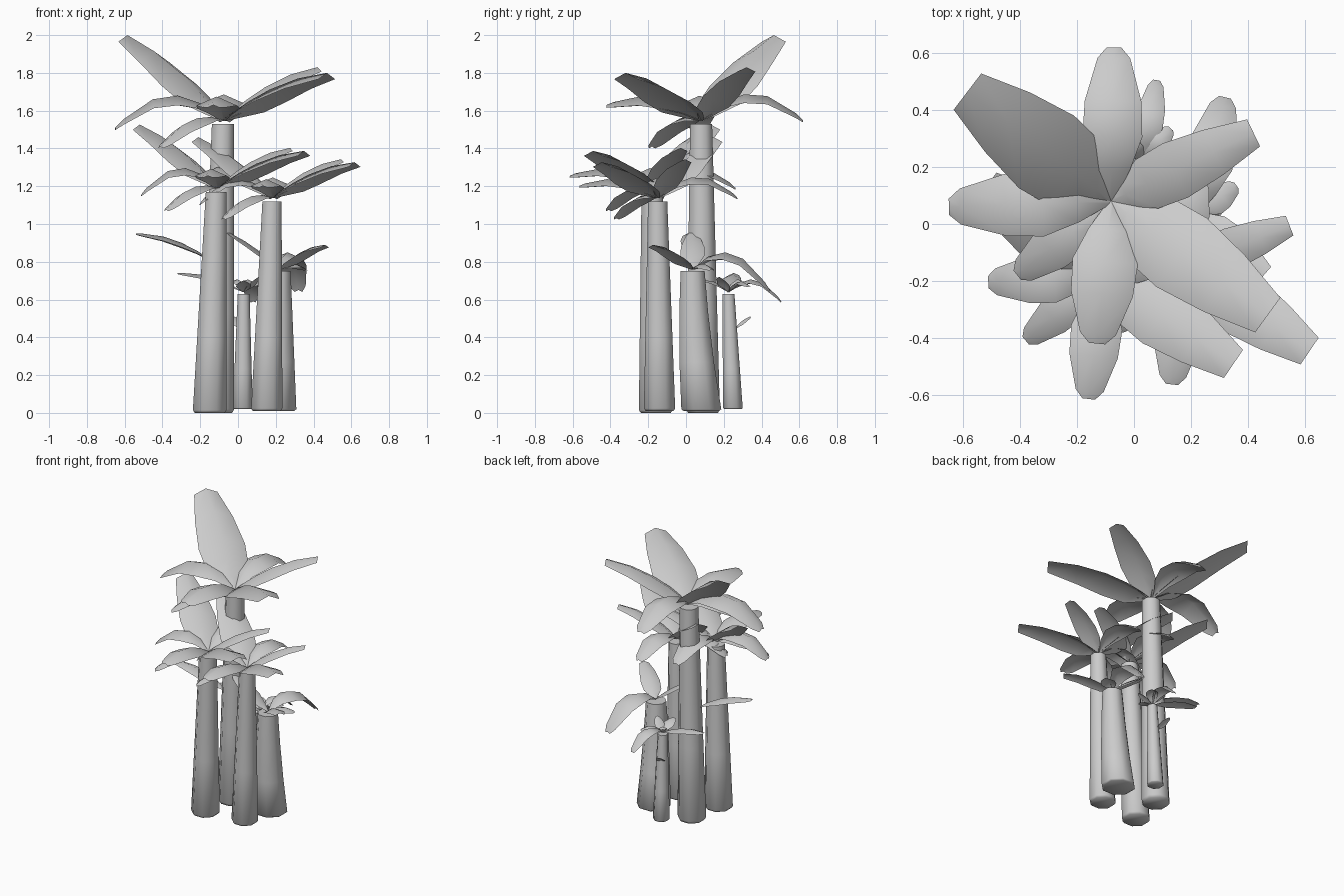
import bpy, bmesh, math
from mathutils import Vector

cube = bpy.data.objects.get("Cube")
if cube:
    bpy.data.objects.remove(cube)

grey = bpy.data.materials.new("plain_grey")
grey.use_nodes = True
GREY = (0.6, 0.6, 0.6, 1)
grey.diffuse_color = GREY
grey.node_tree.nodes["Principled BSDF"].inputs["Base Color"].default_value = GREY


def finish(bm, name):
    mesh = bpy.data.meshes.new(name)
    bm.to_mesh(mesh)
    bm.free()
    mesh.materials.append(grey)
    obj = bpy.data.objects.new(name, mesh)
    bpy.context.collection.objects.link(obj)
    bpy.ops.object.select_all(action="DESELECT")
    obj.select_set(True)
    bpy.context.view_layer.objects.active = obj
    bpy.ops.object.shade_smooth_by_angle(angle=math.radians(65))


def trunk(name, base, top, r_base, r_top, bow=0.0, sides=8):
    """Tapered, slightly bowed trunk with a bevelled foot and a closed top."""
    base, top = Vector(base), Vector(top)
    bm = bmesh.new()
    rings = []
    for t, shrink in ((0, 0.88), (0.012, 1), (0.35, 1), (0.7, 1), (1, 1)):
        c = base.lerp(top, t)
        c.y -= bow * math.sin(math.pi * t)
        r = (r_base + (r_top - r_base) * t) * shrink
        rings.append([bm.verts.new(c + Vector((r * math.cos(a), r * math.sin(a), 0)))
                      for a in (math.tau * (i + 0.5) / sides for i in range(sides))])
    for low, high in zip(rings, rings[1:]):
        for i in range(sides):
            j = (i + 1) % sides
            bm.faces.new((low[i], low[j], high[j], high[i]))
    bm.faces.new(rings[0][::-1])
    bm.faces.new(rings[-1])
    finish(bm, name)


# Leaf outlines: position along the leaf, share of full width
TAPERED = ((0, 0.08), (0.2, 0.6), (0.42, 1), (0.65, 0.95), (0.93, 0.55), (1, 0.25))
BLUNT = ((0, 0.08), (0.1, 0.45), (0.25, 0.9), (0.45, 1), (0.72, 0.82), (1, 0.5))


def add_leaf(bm, start, tip, width, lift, outline):
    """Leaf arched along its length, with both halves folded down from the midrib."""
    start, tip = Vector(start), Vector(tip)
    side = (tip - start).cross(Vector((0, 0, 1))).normalized()
    rows = []
    for t, share in outline:
        c = start.lerp(tip, t)
        c.z += lift * 4 * t * (1 - t)
        half = side * width * share / 2
        droop = Vector((0, 0, width * share * 0.22))
        rows.append([bm.verts.new(p) for p in (c - half - droop, c, c + half - droop)])
    for a, b in zip(rows, rows[1:]):
        for i in range(2):
            bm.faces.new((a[i], a[i + 1], b[i + 1], b[i]))


def crown(name, center, leaves, scale=1.0):
    bm = bmesh.new()
    center = Vector(center)
    for tip, width, lift, outline in leaves:
        add_leaf(bm, center, center + Vector(tip) * scale, width * scale, lift * scale, outline)
    finish(bm, name)


# Leaf tip offset, width, lift, outline
TALL_CROWN = (
    ((-0.505, 0.385, 0.45), 0.32, 0.05, BLUNT),
    ((0.01, 0.54, 0.0), 0.21, 0.14, TAPERED),
    ((0.50, 0.24, 0.28), 0.21, 0.05, BLUNT),
    ((0.55, -0.40, 0.25), 0.30, 0.05, BLUNT),
    ((-0.05, -0.50, 0.08), 0.23, 0.08, TAPERED),
    ((-0.57, -0.02, -0.04), 0.23, 0.15, TAPERED),
    ((-0.33, -0.26, -0.14), 0.17, 0.07, TAPERED),
)
FRONT_CROWN = (
    ((-0.50, 0.38, 0.41), 0.30, 0.05, BLUNT),
    ((0.01, 0.54, 0.0), 0.21, 0.14, TAPERED),
    ((0.47, 0.185, 0.26), 0.19, 0.05, BLUNT),
    ((0.56, -0.38, 0.24), 0.29, 0.05, BLUNT),
    ((-0.06, -0.53, 0.08), 0.22, 0.08, TAPERED),
    ((-0.49, -0.03, -0.04), 0.21, 0.15, TAPERED),
    ((-0.33, -0.28, -0.14), 0.17, 0.07, TAPERED),
)
MIDDLE_CROWN = (
    ((-0.28, 0.0, 0.20), 0.13, 0.02, TAPERED),
    ((0.10, 0.41, -0.11), 0.17, 0.14, TAPERED),
    ((0.24, -0.21, 0.13), 0.13, 0.03, BLUNT),
    ((0.14, 0.10, 0.0), 0.10, 0.03, TAPERED),
)
SMALL_CROWN = (
    ((-0.35, 0.03, 0.10), 0.10, 0.03, TAPERED),
    ((0.05, 0.28, -0.05), 0.10, 0.09, TAPERED),
    ((0.10, 0.11, 0.03), 0.08, 0.04, TAPERED),
    ((0.0, -0.13, 0.06), 0.08, 0.02, TAPERED),
    ((0.08, -0.05, 0.08), 0.07, 0.01, TAPERED),
    ((-0.05, 0.07, 0.06), 0.06, 0.03, TAPERED),
)

# Three large palms
trunk("tall_trunk", (-0.11, 0.09, 0), (-0.08, 0.08, 1.53), 0.097, 0.063)
crown("tall_crown", (-0.08, 0.08, 1.55), TALL_CROWN)
trunk("left_front_trunk", (-0.15, -0.16, 0), (-0.115, -0.18, 1.17), 0.097, 0.06)
crown("left_front_crown", (-0.11, -0.18, 1.19), FRONT_CROWN, 0.82)
trunk("right_front_trunk", (0.152, -0.14, 0.01), (0.18, -0.15, 1.12), 0.09, 0.055)
crown("right_front_crown", (0.18, -0.15, 1.14), FRONT_CROWN, 0.78)

# Two shorter palms behind
trunk("middle_trunk", (0.203, 0.082, 0.01), (0.215, 0.035, 0.75), 0.115, 0.069, bow=0.01)
crown("middle_crown", (0.22, 0.035, 0.76), MIDDLE_CROWN)
trunk("small_trunk", (0.025, 0.248, 0.02), (0.03, 0.225, 0.63), 0.057, 0.034)
crown("small_crown", (0.03, 0.225, 0.64), SMALL_CROWN)

# Single leaves growing from the trunks
crown("tall_trunk_leaf", (-0.13, 0.06, 0.80), (((-0.41, -0.05, 0.15), 0.12, 0.04, TAPERED),))
crown("small_trunk_leaf", (0.02, 0.25, 0.44), (((-0.04, 0.09, 0.07), 0.06, 0.01, TAPERED),))
